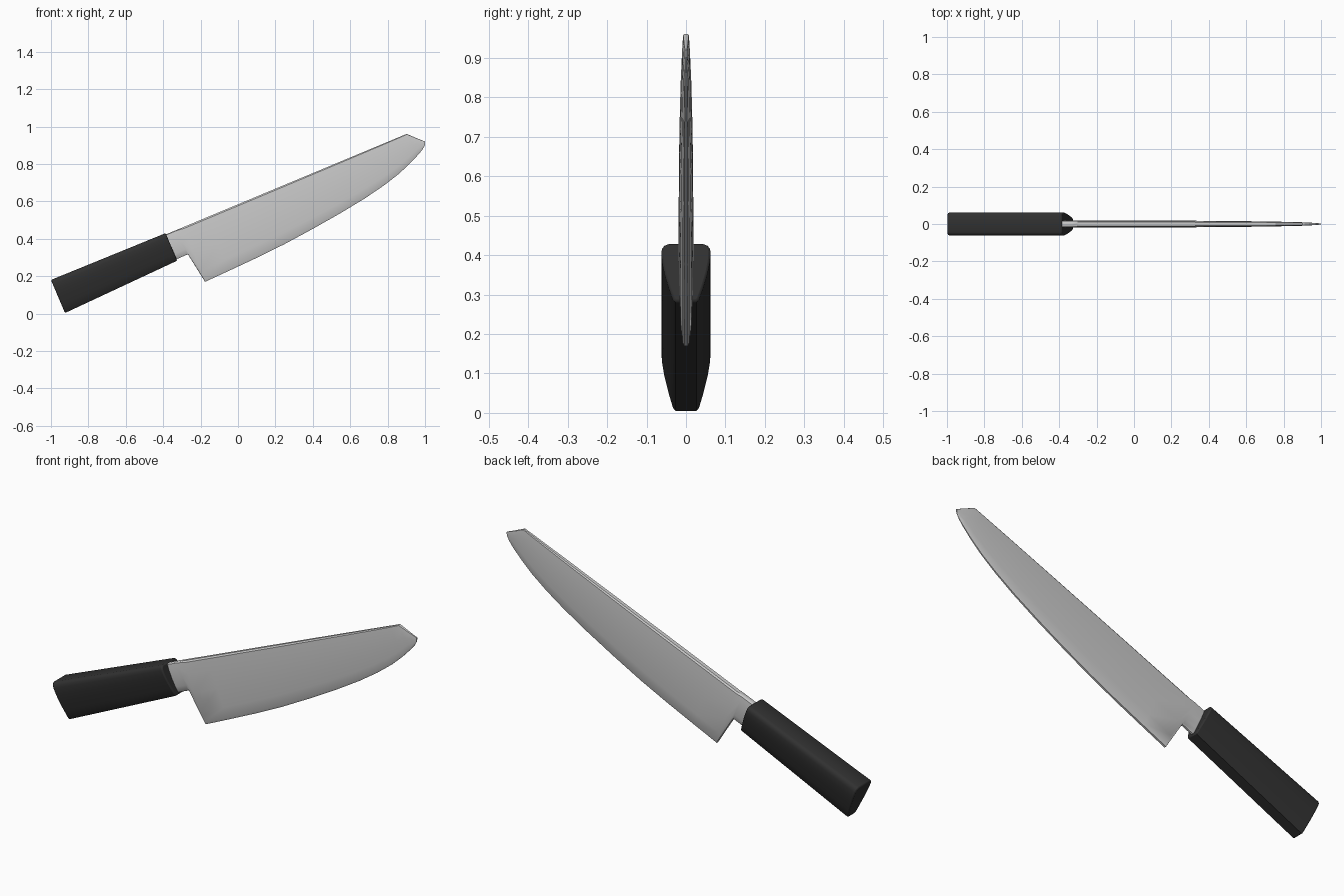
import bpy, bmesh

if "Cube" in bpy.data.objects:
    bpy.data.objects.remove(bpy.data.objects["Cube"])


def loft(name, stations, section):
    """Skin a mirrored cross-section along stations of (top xz, bottom xz, thickness scale)."""
    bm = bmesh.new()
    rings = []
    for (tx, tz), (bx, bz), s in stations:
        ring = []
        for side, rows in ((1, section), (-1, section[::-1])):
            for f, w in rows:
                ring.append(bm.verts.new((tx + (bx - tx) * f, side * w * s, tz + (bz - tz) * f)))
        rings.append(ring)
    n = len(rings[0])
    for a, b in zip(rings, rings[1:]):
        for i in range(n):
            j = (i + 1) % n
            bm.faces.new((a[i], a[j], b[j], b[i]))
    bm.faces.new(rings[0])
    bm.faces.new(rings[-1][::-1])
    bmesh.ops.recalc_face_normals(bm, faces=bm.faces)
    mesh = bpy.data.meshes.new(name)
    bm.to_mesh(mesh)
    bm.free()
    obj = bpy.data.objects.new(name, mesh)
    bpy.context.collection.objects.link(obj)
    return obj


def smooth(obj, angle):
    bpy.ops.object.select_all(action='DESELECT')
    obj.select_set(True)
    bpy.context.view_layer.objects.active = obj
    bpy.ops.object.shade_smooth_by_angle(angle=angle)


def spine(x):
    return (x, 0.43 + 0.4173 * (x + 0.37))


# Handle: broad rounded top, narrowing towards the belly
handle_section = [(0, 0.044), (0.025, 0.054), (0.07, 0.060), (0.14, 0.0625), (0.3, 0.061),
                  (0.5, 0.055), (0.75, 0.044), (0.96, 0.033), (1, 0.027)]
handle = loft("handle", [((-1.0, 0.18), (-0.925, 0.003), 1.0),
                         ((-0.387, 0.43), (-0.325, 0.283), 1.0)], handle_section)
bevel = handle.modifiers.new("end_rounding", 'BEVEL')
bevel.width = 0.006
bevel.segments = 2
bevel.limit_method = 'ANGLE'
bevel.angle_limit = 1.0
dark = bpy.data.materials.new("dark_handle")
dark.diffuse_color = (0.03, 0.03, 0.03, 1)
dark.use_nodes = True
dark.node_tree.nodes["Principled BSDF"].inputs["Base Color"].default_value = dark.diffuse_color
handle.data.materials.append(dark)
smooth(handle, 0.7)

# Blade: neck, heel step, curved edge and clipped tip in one skin
blade_section = [(0, 0.010), (0.025, 0.016), (0.2, 0.0185), (0.5, 0.018), (0.8, 0.014),
                 (0.97, 0.009), (1, 0.005)]
edge = [(-0.176, 0.17, 1.0), (-0.05, 0.228, 1.0), (0.1, 0.298, 1.0), (0.25, 0.372, 0.98),
        (0.4, 0.453, 0.94), (0.55, 0.538, 0.88), (0.68, 0.617, 0.8), (0.78, 0.685, 0.72),
        (0.86, 0.747, 0.62), (0.92, 0.803, 0.54)]
x0, x1 = edge[0][0], edge[-1][0]
stations = [(spine(-0.41), (-0.36, 0.277), 1.0), (spine(-0.33), (-0.268, 0.317), 1.0)]
for x, z, s in edge:
    top = -0.29 + (x - x0) / (x1 - x0) * 1.15
    stations.append((spine(top), (x, z), s))
stations += [(spine(0.902), (0.965, 0.851), 0.44),
             ((0.955, 0.938), (0.987, 0.878), 0.3),
             ((1.0, 0.92), (0.999, 0.9), 0.15)]
blade = loft("blade", stations, blade_section)
smooth(blade, 0.6)
